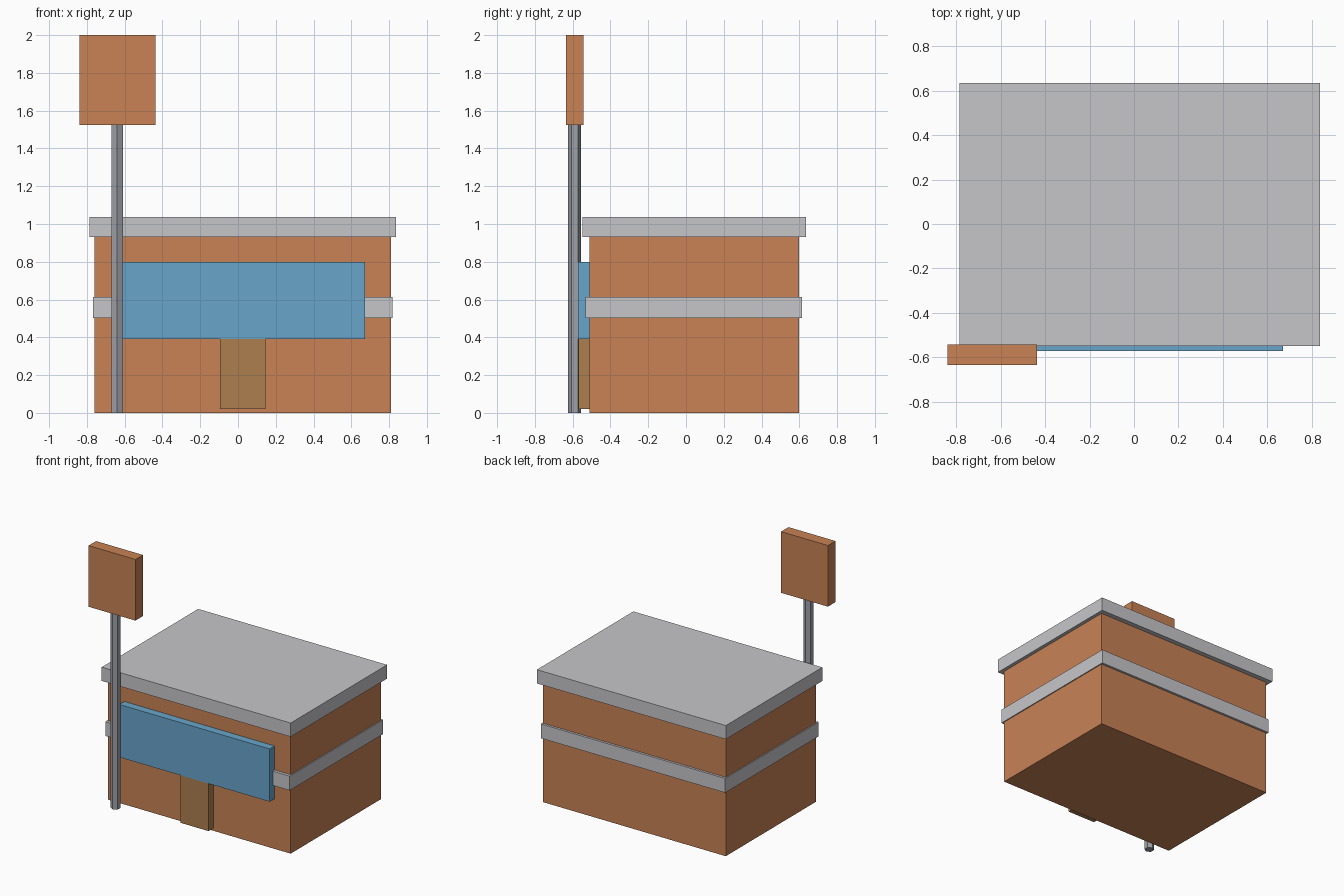
import bpy
import bmesh
from mathutils import Matrix, Vector

default_cube = bpy.data.objects.get("Cube")
if default_cube:
    bpy.data.objects.remove(default_cube, do_unlink=True)


def make_material(name, rgb):
    mat = bpy.data.materials.new(name)
    mat.use_nodes = True
    colour = (*rgb, 1.0)
    mat.diffuse_color = colour
    mat.node_tree.nodes["Principled BSDF"].inputs["Base Color"].default_value = colour
    return mat


def add_object(name, bm, mat):
    mesh = bpy.data.meshes.new(name)
    bm.to_mesh(mesh)
    bm.free()
    mesh.materials.append(mat)
    obj = bpy.data.objects.new(name, mesh)
    bpy.context.collection.objects.link(obj)
    return obj


def box(name, low, high, mat):
    """Box spanning two opposite corners."""
    low, high = Vector(low), Vector(high)
    bm = bmesh.new()
    place = Matrix.Translation((low + high) / 2) @ Matrix.Diagonal((*(high - low), 1))
    bmesh.ops.create_cube(bm, size=1, matrix=place)
    return add_object(name, bm, mat)


def post(name, x, y, bottom, top, radius, sides, mat):
    """Upright prism with one corner facing the front."""
    bm = bmesh.new()
    place = Matrix.Translation((x, y, (bottom + top) / 2))
    bmesh.ops.create_cone(bm, cap_ends=True, segments=sides, radius1=radius,
                          radius2=radius, depth=top - bottom, matrix=place)
    return add_object(name, bm, mat)


orange = make_material("orange wall", (0.578, 0.223, 0.091))
light_grey = make_material("light grey trim", (0.565, 0.565, 0.584))
blue = make_material("blue glass", (0.138, 0.381, 0.597))
brown = make_material("brown door", (0.413, 0.212, 0.078))
steel = make_material("steel grey", (0.34, 0.355, 0.39))

# Building
box("walls", (-0.76, -0.51, 0), (0.81, 0.597, 0.935), orange)
box("middle_band", (-0.768, -0.533, 0.502), (0.818, 0.615, 0.613), light_grey)
box("roof_slab", (-0.787, -0.549, 0.93), (0.837, 0.635, 1.037), light_grey)

# Shop front
box("front_window", (-0.62, -0.571, 0.39), (0.672, -0.505, 0.8), blue)
box("front_door", (-0.095, -0.569, 0.02), (0.145, -0.505, 0.6), brown)

# Roadside sign
post("sign_pole", -0.64, -0.59, 0, 1.53, 0.035, 6, steel)
box("sign_board", (-0.84, -0.635, 1.525), (-0.437, -0.543, 2), orange)
